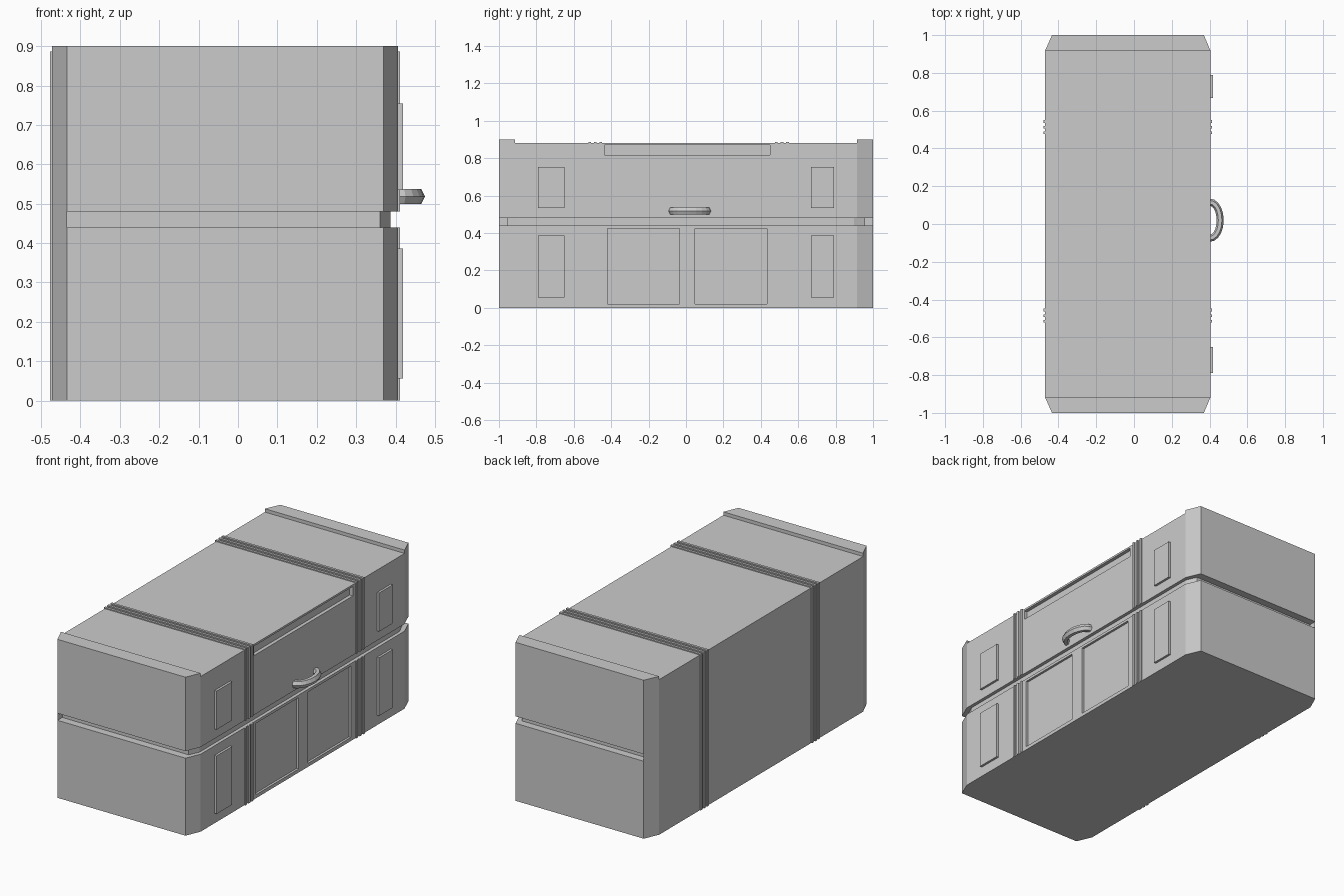
import bpy, bmesh, math

if "Cube" in bpy.data.objects:
    bpy.data.objects.remove(bpy.data.objects["Cube"])

X0, X1 = -0.472, 0.406      # back and front faces of the case


def prism(name, pts, lo, hi, axis='Z'):
    """Extrude a profile along Z (pts = x,y) or along Y (pts = x,z)."""
    bm = bmesh.new()

    def place(p, h):
        return (p[0], p[1], h) if axis == 'Z' else (p[0], h, p[1])
    f = bm.faces.new([bm.verts.new(place(p, lo)) for p in pts])
    new = bmesh.ops.extrude_face_region(bm, geom=[f])['geom']
    d = (0, 0, hi - lo) if axis == 'Z' else (0, hi - lo, 0)
    bmesh.ops.translate(bm, vec=d, verts=[v for v in new if isinstance(v, bmesh.types.BMVert)])
    bmesh.ops.recalc_face_normals(bm, faces=bm.faces)
    return finish(name, bm)


def finish(name, bm):
    me = bpy.data.meshes.new(name)
    bm.to_mesh(me)
    bm.free()
    ob = bpy.data.objects.new(name, me)
    bpy.context.collection.objects.link(ob)
    return ob


def box(name, x, y, z):
    return prism(name, [(x[0], y[0]), (x[1], y[0]), (x[1], y[1]), (x[0], y[1])], *z)


def cut(target, cutter):
    cutter.hide_render = True
    m = target.modifiers.new("cut", 'BOOLEAN')
    m.operation, m.object, m.solver = 'DIFFERENCE', cutter, 'EXACT'
    bpy.context.view_layer.objects.active = target
    bpy.ops.object.modifier_apply(modifier=m.name)
    bpy.data.objects.remove(cutter)


# Case body with chamfered vertical corners
half = [(X0, 0.915), (-0.434, 1), (0.37, 1), (X1, 0.915)]
body = prism("case_body", half + [(x, -y) for x, y in reversed(half)], 0, 0.9)

# Lid seam: runs round the front and both ends, not the back
seam = [(-0.434, 1.1), (-0.434, 0.957), (0.36, 0.957), (0.387, 0.897)]
seam = [(0.6, 1.1)] + seam
cut(body, prism("seam_cutter", seam + [(x, -y) for x, y in reversed(seam)], 0.44, 0.48))

# Lowered top between the raised end lips
cut(body, box("top_cutter", (-0.6, 0.6), (-0.915, 0.915), (0.881, 1)))

# Recessed front slot and two large lower panels
for y, z, depth in (((-0.435, 0.45), (0.817, 0.87), 0.02),
                    ((-0.42, -0.035), (0.02, 0.425), 0.013),
                    ((0.048, 0.433), (0.02, 0.425), 0.013)):
    cut(body, box("recess_cutter", (X1 - depth, 0.6), y, z))

# Small raised front panels
for y in ((-0.79, -0.65), (0.668, 0.79)):
    for part, z in (("upper", (0.535, 0.754)), ("lower", (0.056, 0.386))):
        box(part + "_front_panel", (X1 - 0.005, 0.419), y, z)

# Straps: three thin ribs each, over lid and back, with a separate lower front piece
t, s = 0.006, 0.003
lid_strap = [(X1 + t, 0.48), (X1 + t, 0.881 + t), (X0 - t, 0.881 + t), (X0 - t, 0),
             (X0 + s, 0), (X0 + s, 0.881 - s), (X1 - s, 0.881 - s), (X1 - s, 0.48)]
for centre in (-0.485, 0.513):
    for k in (-1, 0, 1):
        y = centre + k * 0.0295
        prism("strap_rib", lid_strap, y - 0.007, y + 0.007, 'Y')
        box("lower_strap_rib", (X1 - s, X1 + t), (y - 0.007, y + 0.007), (0, 0.44))

# Handle: six-sided tube swept along a half ellipse
bm = bmesh.new()
rings = []
for i in range(11):
    a = math.radians(-90 + 18 * i)
    c, sn = math.cos(a), math.sin(a)
    ring = []
    for j in range(6):
        b = math.tau * j / 6
        r, z = 0.019 * math.cos(b), 0.022 * math.sin(b)
        ring.append(bm.verts.new((X1 - 0.003 + (0.053 + r) * c, 0.02 + (0.095 + r) * sn, 0.518 + z)))
    rings.append(ring)
for r0, r1 in zip(rings, rings[1:]):
    for j in range(6):
        bm.faces.new((r0[j], r0[j - 1], r1[j - 1], r1[j]))
bm.faces.new(rings[0])
bm.faces.new(rings[-1])
bmesh.ops.recalc_face_normals(bm, faces=bm.faces)
finish("handle", bm)
